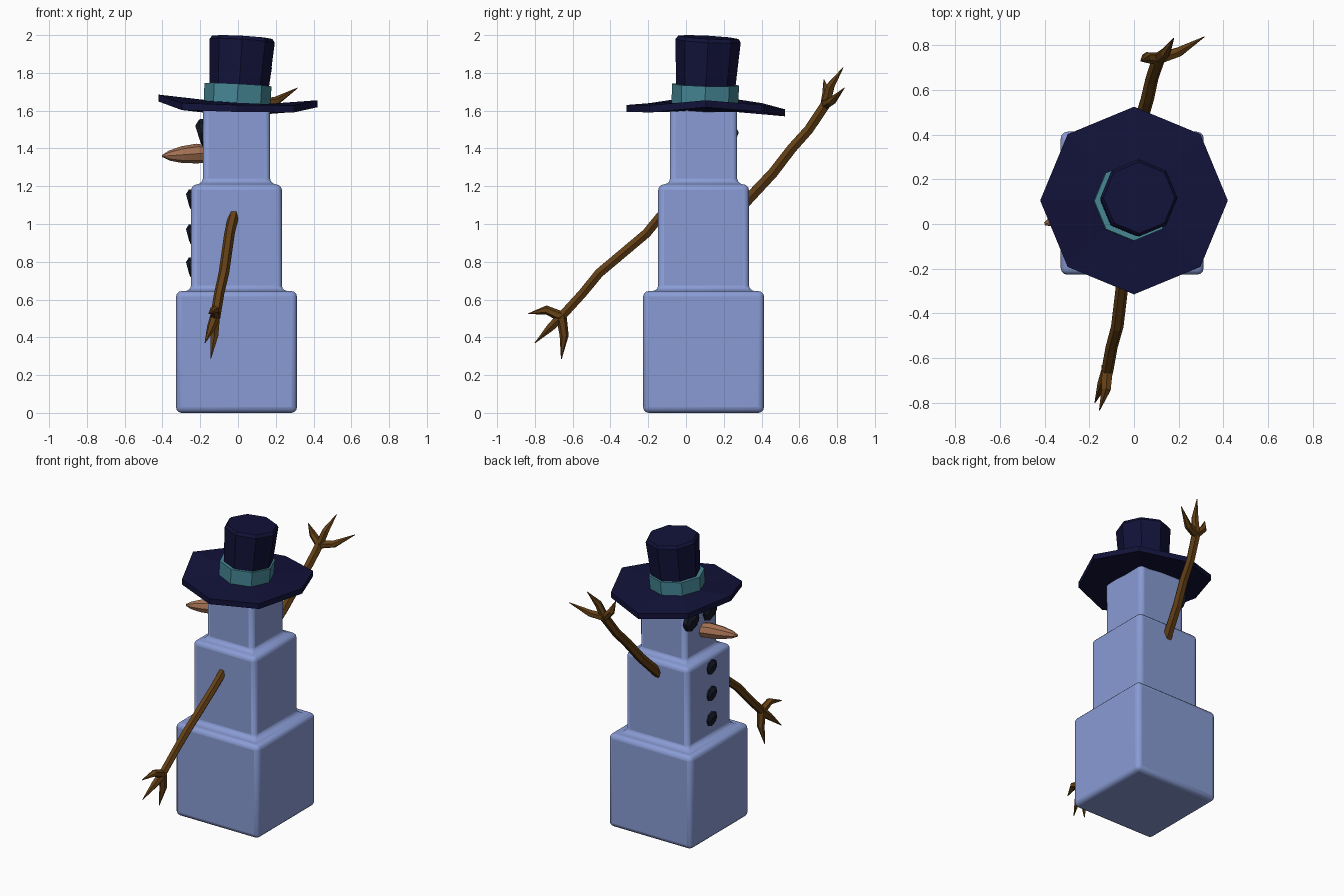
import bpy, bmesh, math
from mathutils import Vector

if "Cube" in bpy.data.objects:
    bpy.data.objects.remove(bpy.data.objects["Cube"])


def material(name, rgb):
    m = bpy.data.materials.new(name)
    m.diffuse_color = (*rgb, 1)
    m.use_nodes = True
    m.node_tree.nodes["Principled BSDF"].inputs["Base Color"].default_value = m.diffuse_color
    return m


SNOW = material("snow", (0.25, 0.33, 0.66))
FELT = material("felt", (0.006, 0.006, 0.042))
RIBBON = material("ribbon", (0.06, 0.24, 0.30))
WOOD = material("wood", (0.13, 0.053, 0.008))
CARROT = material("carrot", (0.38, 0.17, 0.09))
COAL = material("coal", (0.007, 0.01, 0.02))


def make_object(name, bm, mat):
    bmesh.ops.recalc_face_normals(bm, faces=bm.faces)
    mesh = bpy.data.meshes.new(name)
    bm.to_mesh(mesh)
    bm.free()
    ob = bpy.data.objects.new(name, mesh)
    bpy.context.collection.objects.link(ob)
    mesh.materials.append(mat)
    return ob


def skin_rings(bm, rings):
    n = len(rings[0])
    for a, b in zip(rings, rings[1:]):
        for i in range(n):
            j = (i + 1) % n
            bm.faces.new((a[i], a[j], b[j], b[i]))
    bm.faces.new(rings[0][::-1])
    bm.faces.new(rings[-1])


def add_tube(bm, path, sides):
    """Loft regular rings along a list of (x, y, z, radius)."""
    pts = [Vector(p[:3]) for p in path]
    span = pts[-1] - pts[0]
    axis = min(range(3), key=lambda k: abs(span[k]))
    ref = Vector([float(k == axis) for k in range(3)])
    rings = []
    for i, p in enumerate(pts):
        t = (pts[min(i + 1, len(pts) - 1)] - pts[max(i - 1, 0)]).normalized()
        u = (ref - t * ref.dot(t)).normalized()
        v = t.cross(u)
        rings.append([bm.verts.new(p + path[i][3] * (u * math.cos(a) + v * math.sin(a)))
                      for a in (math.tau * k / sides for k in range(sides))])
    skin_rings(bm, rings)


def tube(name, paths, sides, mat):
    bm = bmesh.new()
    for path in paths:
        add_tube(bm, path, sides)
    return make_object(name, bm, mat)


# Stepped snow body with rounded edges
bm = bmesh.new()
rings = []
for half, z in ((0.32, 0), (0.32, 0.645), (0.24, 0.645), (0.24, 1.21),
                (0.178, 1.21), (0.178, 1.63)):
    rings.append([bm.verts.new((-0.008 + sx * half, 0.093 + sy * half, z))
                  for sx, sy in ((-1, -1), (1, -1), (1, 1), (-1, 1))])
skin_rings(bm, rings)
body = make_object("body", bm, SNOW)
bev = body.modifiers.new("round", 'BEVEL')
bev.width = 0.03
bev.segments = 3
bev.limit_method = 'ANGLE'
for o in bpy.context.selected_objects:
    o.select_set(False)
body.select_set(True)
bpy.context.view_layer.objects.active = body
bpy.ops.object.shade_smooth_by_angle(angle=math.radians(40))

# Warped eight-sided hat brim
bm = bmesh.new()
heights = (1.655, 1.63, 1.607, 1.64, 1.685, 1.64, 1.63, 1.628)
inner, outer = [], []
for k, z in enumerate(heights):
    c, s = math.cos(k * math.pi / 4), math.sin(k * math.pi / 4)
    inner.append(bm.verts.new((0.17 * c, 0.105 + 0.17 * s, 1.642 - 0.012 * c)))
    outer.append(bm.verts.new((0.42 * c, 0.105 + 0.42 * s, z)))
for i in range(8):
    j = (i + 1) % 8
    bm.faces.new((inner[i], outer[i], outer[j], inner[j]))
bm.faces.new(inner)
low = bmesh.ops.duplicate(bm, geom=bm.verts[:] + bm.edges[:] + bm.faces[:])
vmap = low["vert_map"]
under = [vmap[v] for v in outer]
for v in [vmap[v] for v in inner + outer]:
    v.co.z -= 0.037
for i in range(8):
    j = (i + 1) % 8
    bm.faces.new((outer[i], under[i], under[j], outer[j]))
make_object("hat_brim", bm, FELT)

# Crown and band
tube("hat_crown", [[(0.004, 0.103, 1.62, 0.155), (0.007, 0.105, 1.74, 0.158),
                    (0.022, 0.117, 1.97, 0.173), (0.023, 0.118, 1.988, 0.160)]], 8, FELT)
tube("hat_band", [[(-0.006, 0.100, 1.625, 0.176), (0.0, 0.103, 1.738, 0.178)]], 8, RIBBON)

# Carrot nose
tube("nose", [[(-0.16, 0.08, 1.37, 0.046), (-0.22, 0.062, 1.373, 0.052),
               (-0.30, 0.035, 1.367, 0.044), (-0.365, 0.012, 1.362, 0.026),
               (-0.40, 0.0, 1.36, 0.006)]], 8, CARROT)

# Coal eyes and buttons
for i, y in enumerate((0.01, 0.207)):
    tube(f"eye_{i + 1}", [[(-0.17, y, 1.483, 0.072), (-0.197, y, 1.483, 0.072),
                           (-0.213, y, 1.478, 0.045)]], 8, COAL)
for i, z in enumerate((0.77, 0.945, 1.13)):
    tube(f"button_{i + 1}", [[(-0.235, 0.075, z, 0.052), (-0.256, 0.075, z, 0.052),
                              (-0.267, 0.075, z - 0.003, 0.032)]], 8, COAL)


# Twig arms, each with three fingers
def twig_arm(name, stem, fingers):
    paths = [stem]
    root = stem[-1][:3]
    for mid, tip in fingers:
        paths.append([(*root, 0.028), (*mid, 0.024), (*tip, 0.002)])
    tube(name, paths, 6, WOOD)


twig_arm("lowered_arm",
         [(-0.02, -0.12, 1.06, 0.028), (-0.045, -0.21, 0.95, 0.028), (-0.075, -0.46, 0.74, 0.028),
          (-0.10, -0.55, 0.63, 0.027), (-0.12, -0.66, 0.51, 0.027)],
         [((-0.125, -0.74, 0.545), (-0.155, -0.835, 0.525)),
          ((-0.14, -0.715, 0.455), (-0.175, -0.80, 0.37)),
          ((-0.125, -0.645, 0.41), (-0.145, -0.66, 0.285))])
twig_arm("raised_arm",
         [(-0.012, 0.30, 1.10, 0.033), (0.03, 0.46, 1.27, 0.031), (0.06, 0.56, 1.40, 0.030),
          (0.08, 0.65, 1.50, 0.029), (0.11, 0.74, 1.635, 0.030)],
         [((0.20, 0.77, 1.65), (0.315, 0.838, 1.72)),
          ((0.14, 0.765, 1.73), (0.178, 0.832, 1.828)),
          ((0.055, 0.745, 1.69), (0.03, 0.73, 1.765))])
